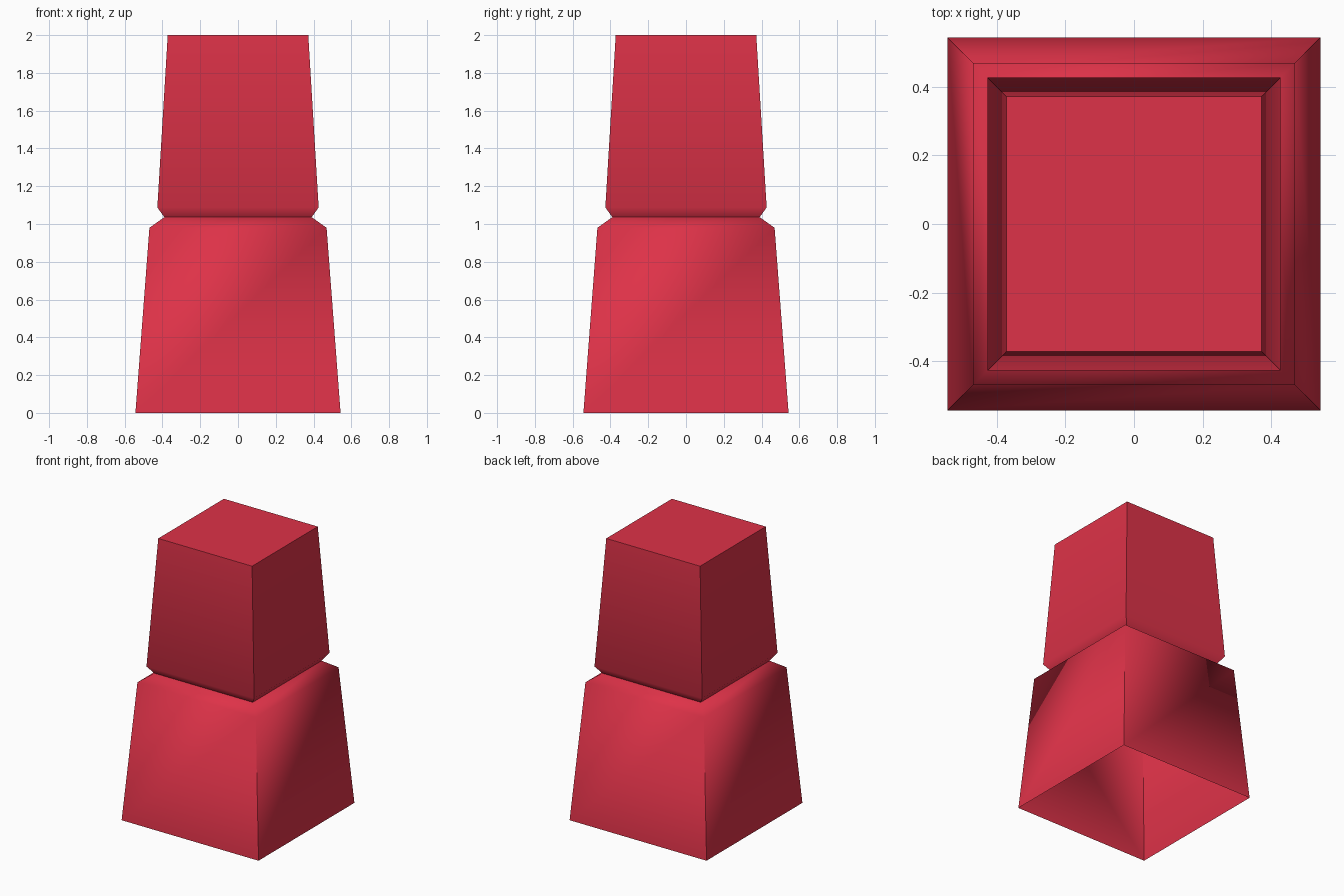
import bpy
import bmesh
import math

# Remove the default cube
cube = bpy.data.objects.get("Cube")
if cube:
    bpy.data.objects.remove(cube, do_unlink=True)

# Red material
red = bpy.data.materials.new("red")
red.use_nodes = True
red.diffuse_color = (0.73, 0.032, 0.065, 1)
red.node_tree.nodes["Principled BSDF"].inputs["Base Color"].default_value = red.diffuse_color

# Half width and height of each square ring, from base to top
profile = [(0.543, 0), (0.469, 0.98), (0.39, 1.036), (0.427, 1.088), (0.372, 2)]
corners = [(-1, -1), (1, -1), (1, 1), (-1, 1)]

# Hollow two-tier tower, open underneath and capped on top
bm = bmesh.new()
rings = [[bm.verts.new((sx * w, sy * w, z)) for sx, sy in corners] for w, z in profile]
for low, high in zip(rings, rings[1:]):
    for i in range(4):
        j = (i + 1) % 4
        bm.faces.new((low[i], low[j], high[j], high[i]))
bm.faces.new(rings[-1])

mesh = bpy.data.meshes.new("tapered_tower")
bm.to_mesh(mesh)
bm.free()
mesh.materials.append(red)
tower = bpy.data.objects.new("tapered_tower", mesh)
bpy.context.collection.objects.link(tower)

# Smooth the shoulders, keep corners, waist and top sharp
bpy.ops.object.select_all(action="DESELECT")
tower.select_set(True)
bpy.context.view_layer.objects.active = tower
bpy.ops.object.shade_smooth_by_angle(angle=math.radians(65))
